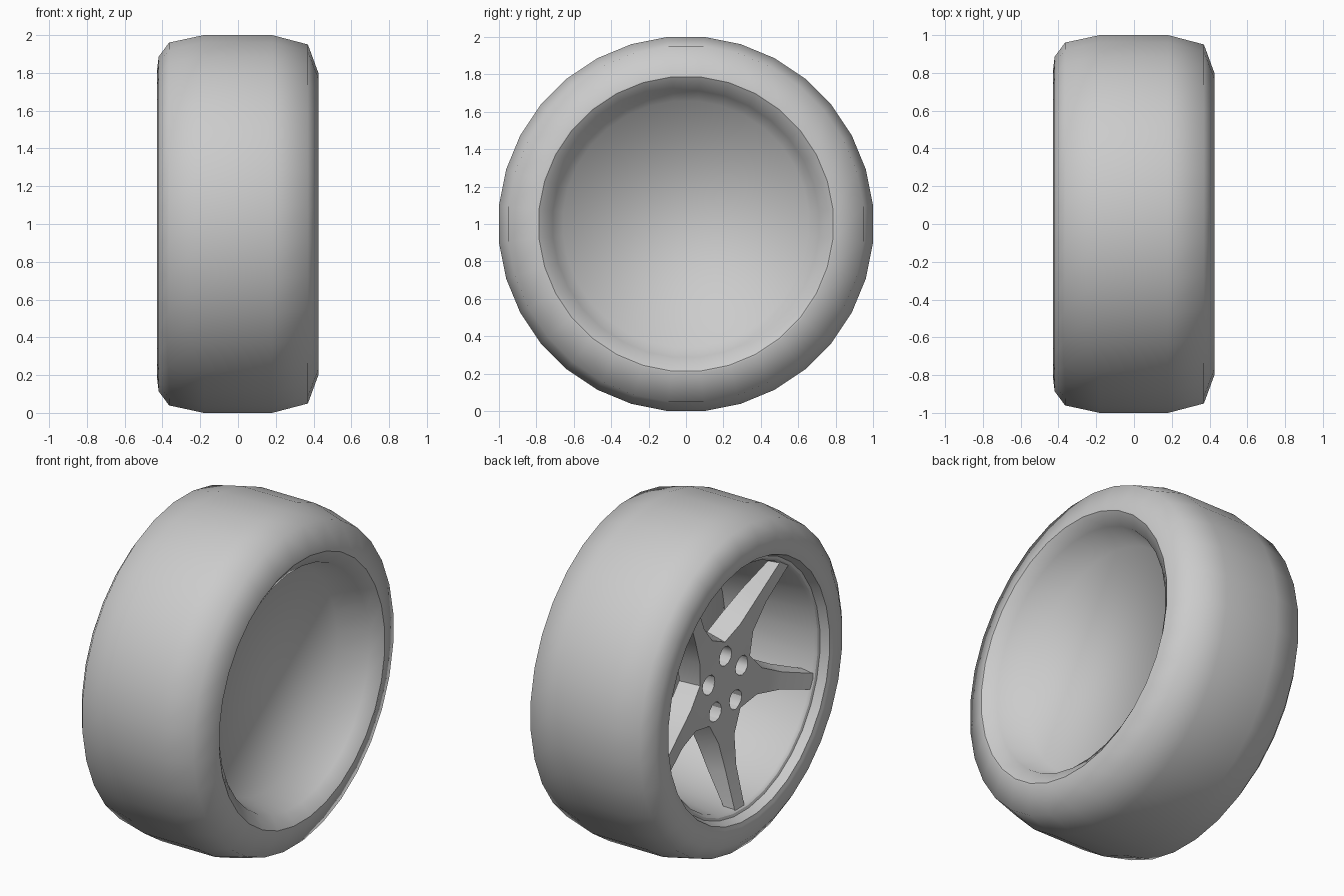
import bpy, bmesh, math
from mathutils import Vector

cube = bpy.data.objects.get("Cube")
if cube:
    bpy.data.objects.remove(cube)

SIDES = 32
SPOKES = 5
grey = bpy.data.materials.new("plain_grey")
grey.use_nodes = True
grey.diffuse_color = (0.6, 0.6, 0.6, 1)
grey.node_tree.nodes["Principled BSDF"].inputs["Base Color"].default_value = (0.6, 0.6, 0.6, 1)


def polar(x, r, angle, side=0.0):
    """Point around the axle; angle is from straight up, side is a sideways shift."""
    c, s = math.cos(angle), math.sin(angle)
    return Vector((x, r * s + side * c, 1 + r * c - side * s))


def smooth(ob, sharp):
    bpy.ops.object.select_all(action='DESELECT')
    ob.select_set(True)
    bpy.context.view_layer.objects.active = ob
    bpy.ops.object.shade_smooth_by_angle(angle=math.radians(sharp))


def finish(name, bm, sharp):
    bmesh.ops.recalc_face_normals(bm, faces=bm.faces)
    mesh = bpy.data.meshes.new(name)
    bm.to_mesh(mesh)
    bm.free()
    mesh.materials.append(grey)
    ob = bpy.data.objects.new(name, mesh)
    bpy.context.collection.objects.link(ob)
    smooth(ob, sharp)
    return ob


def revolve(name, profile, sharp, cap=False):
    """Spin (x, radius) points about the axle, optionally capping the last ring."""
    bm = bmesh.new()
    rings = [[bm.verts.new(polar(x, r, (i + 0.5) * math.tau / SIDES)) for i in range(SIDES)]
             for x, r in profile]
    for a, b in zip(rings, rings[1:]):
        for i in range(SIDES):
            j = (i + 1) % SIDES
            bm.faces.new((a[i], a[j], b[j], b[i]))
    if cap:
        bm.faces.new(rings[-1])
    return finish(name, bm, sharp)


# Tyre: rounded tread with a slightly squarer inner shoulder
revolve("tyre", [(-.425, .79), (-.43, .81), (-.42, .89), (-.365, .965), (-.18, 1.005),
                 (.18, 1.005), (.37, .955), (.427, .80), (.427, .79)], 75)

# Rim: stepped lip on the spoke side
revolve("outer_lip", [(-.425, .79), (-.42, .77), (-.37, .75), (-.365, .735)], 40)

# Barrel running back from the lip to the closed inner dish
revolve("rim_barrel", [(-.365, .735), (-.35, .72), (.20, .66)], 75)
revolve("inner_dish", [(.427, .79), (.375, .715), (.20, .66)], 85, cap=True)

# Spoke star: front outline with a slightly broader back outline
# rows are (x, radius, half width) from the root to the tip of a spoke
FRONT = [(-.27, .33, .075), (-.30, .50, .05), (-.36, .735, .045)]
BACK = [(-.15, .36, .10), (-.20, .52, .07), (-.30, .735, .055)]


def star_ring(bm, rows, valley_x, valley_r):
    ring = []
    for k in range(SPOKES):
        a = (k + 0.5) * math.tau / SPOKES
        ring.append(bm.verts.new(polar(valley_x, valley_r, a - math.pi / SPOKES)))
        left = [bm.verts.new(polar(x, r, a, -w)) for x, r, w in rows]
        right = [bm.verts.new(polar(x, r, a, w)) for x, r, w in rows]
        ring += left + right[::-1]
        for i in range(len(rows) - 1):
            bm.faces.new((left[i], left[i + 1], right[i + 1], right[i]))
    # hub triangles reaching from the axle to each spoke root
    hub = bm.verts.new(polar(valley_x, 0, 0))
    step = 2 * len(rows) + 1
    for k in range(SPOKES):
        b = k * step
        valley, lf, rt = ring[b], ring[b + 1], ring[b + step - 1]
        after = ring[(b + step) % len(ring)]
        for pair in ((valley, lf), (lf, rt), (rt, after)):
            bm.faces.new((hub, *pair))
    return ring


bm = bmesh.new()
front = star_ring(bm, FRONT, -.26, .25)
back = star_ring(bm, BACK, -.14, .28)
for i in range(len(front)):
    j = (i + 1) % len(front)
    bm.faces.new((front[i], front[j], back[j], back[i]))
star = finish("spokes", bm, 30)

# Bolt holes, one between each pair of spokes
bm = bmesh.new()
for k in range(SPOKES):
    a = k * math.tau / SPOKES
    ends = [[bm.verts.new(polar(x, .165, a) + polar(0, .058, i * math.tau / 12) - Vector((0, 0, 1)))
             for i in range(12)] for x in (-.5, -.17)]
    bm.faces.new(ends[0])
    bm.faces.new(ends[1])
    for i in range(12):
        j = (i + 1) % 12
        bm.faces.new((ends[0][i], ends[0][j], ends[1][j], ends[1][i]))
cutter = finish("bolt_hole_cutter", bm, 40)
cutter.hide_render = True
cut = star.modifiers.new("bolt_holes", 'BOOLEAN')
cut.operation = 'DIFFERENCE'
cut.object = cutter
cut.solver = 'EXACT'
bpy.context.view_layer.objects.active = star
bpy.ops.object.modifier_apply(modifier=cut.name)
bpy.data.objects.remove(cutter)
smooth(star, 30)
